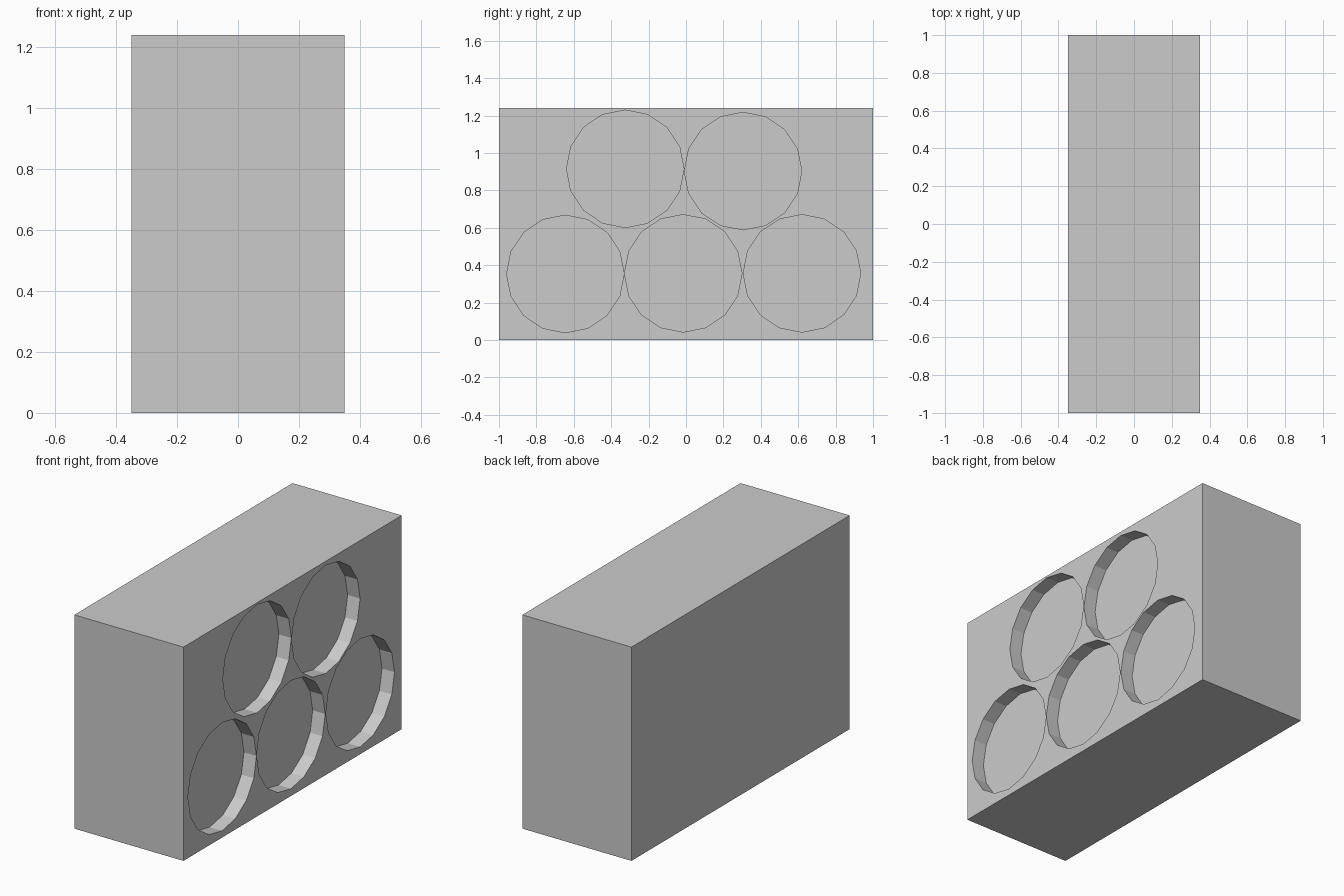
import bpy, bmesh
from math import pi
from mathutils import Matrix

if "Cube" in bpy.data.objects:
    bpy.data.objects.remove(bpy.data.objects["Cube"])

WIDTH, LENGTH, HEIGHT = 0.70, 2.0, 1.24
RADIUS, DEPTH, SIDES = 0.314, 0.08, 16
# recess centres on the right face (y, z)
CENTRES = [(-0.645, 0.353), (-0.015, 0.356), (0.62, 0.356),
           (-0.325, 0.915), (0.305, 0.903)]


def finish(name, bm):
    mesh = bpy.data.meshes.new(name)
    bm.to_mesh(mesh)
    bm.free()
    obj = bpy.data.objects.new(name, mesh)
    bpy.context.collection.objects.link(obj)
    return obj


# solid block
bm = bmesh.new()
bmesh.ops.create_cube(bm, size=1, matrix=Matrix.Translation((0, 0, HEIGHT / 2))
                      @ Matrix.Diagonal((WIDTH, LENGTH, HEIGHT, 1)))
block = finish("block", bm)

# round cutters, centred so half their length reaches into the block
bm = bmesh.new()
for y, z in CENTRES:
    bmesh.ops.create_cone(bm, cap_ends=True, segments=SIDES, radius1=RADIUS,
                          radius2=RADIUS, depth=2 * DEPTH,
                          matrix=Matrix.Translation((WIDTH / 2, y, z))
                          @ Matrix.Rotation(pi / 2, 4, 'Y'))
cutter = finish("recess_cutter", bm)

# carve the shallow recesses
mod = block.modifiers.new("recesses", 'BOOLEAN')
mod.operation = 'DIFFERENCE'
mod.solver = 'EXACT'
mod.object = cutter
bpy.context.view_layer.objects.active = block
bpy.ops.object.modifier_apply(modifier=mod.name)
bpy.data.objects.remove(cutter)
